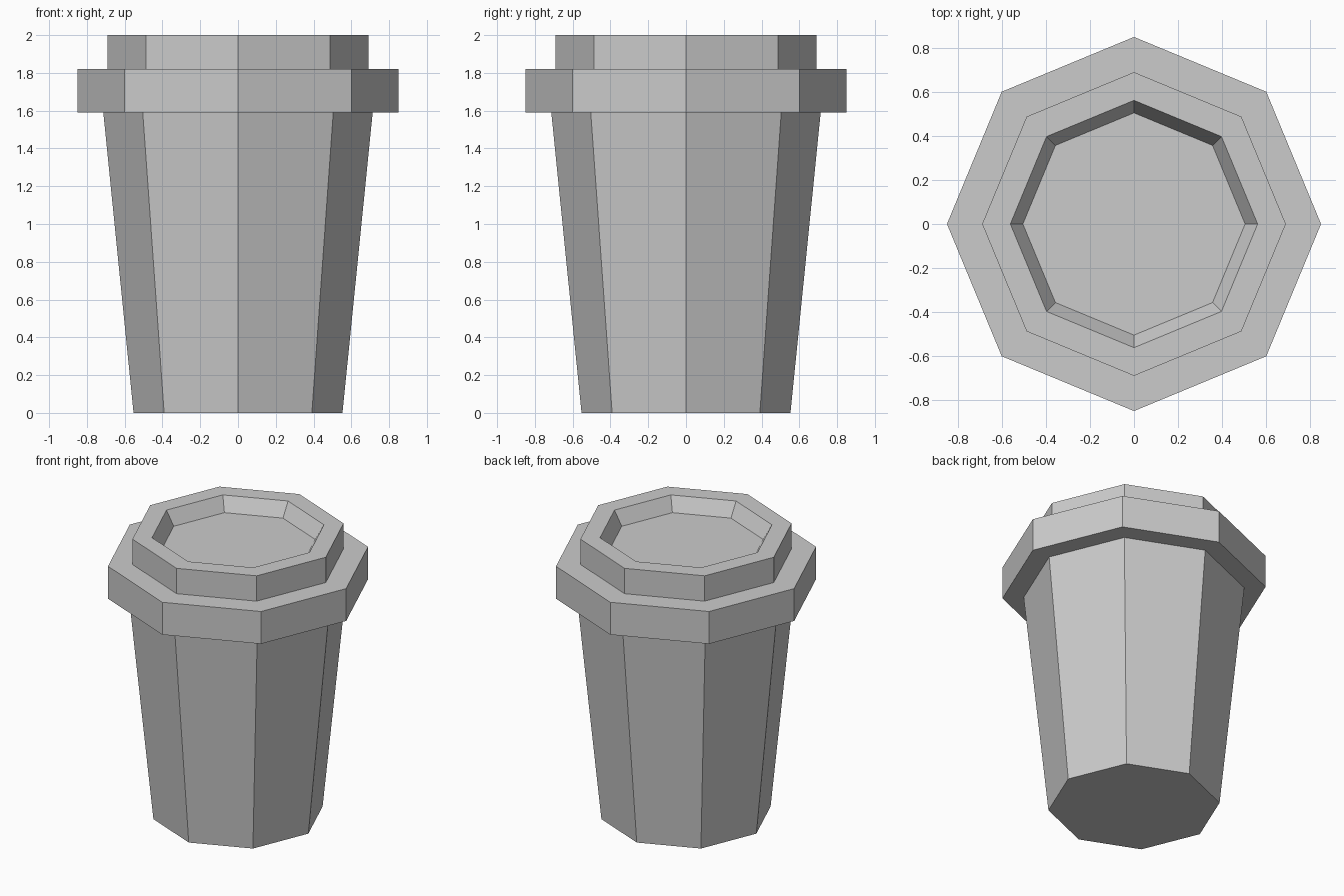
import bpy, bmesh
from math import cos, sin, pi

if "Cube" in bpy.data.objects:
    bpy.data.objects.remove(bpy.data.objects["Cube"])

SIDES = 8


def lathe(name, profile):
    """Flat-faced solid from (radius, z) rings, capped at both ends."""
    bm = bmesh.new()
    rings = [[bm.verts.new((r * cos(2 * pi * i / SIDES), r * sin(2 * pi * i / SIDES), z))
              for i in range(SIDES)] for r, z in profile]
    for a, b in zip(rings, rings[1:]):
        for i in range(SIDES):
            j = (i + 1) % SIDES
            bm.faces.new((a[i], a[j], b[j], b[i]))
    bm.faces.new(rings[0][::-1])
    bm.faces.new(rings[-1])
    bmesh.ops.recalc_face_normals(bm, faces=bm.faces)
    mesh = bpy.data.meshes.new(name)
    bm.to_mesh(mesh)
    bm.free()
    obj = bpy.data.objects.new(name, mesh)
    bpy.context.collection.objects.link(obj)
    return obj


# Tapered cup body
lathe("cup_body", [(0.553, 0), (0.713, 1.59)])

# Lid: wide rim, raised collar and sunken drinking surface
lathe("lid", [(0.85, 1.59), (0.85, 1.82), (0.69, 1.82), (0.69, 2.0),
              (0.562, 2.0), (0.505, 1.90)])
